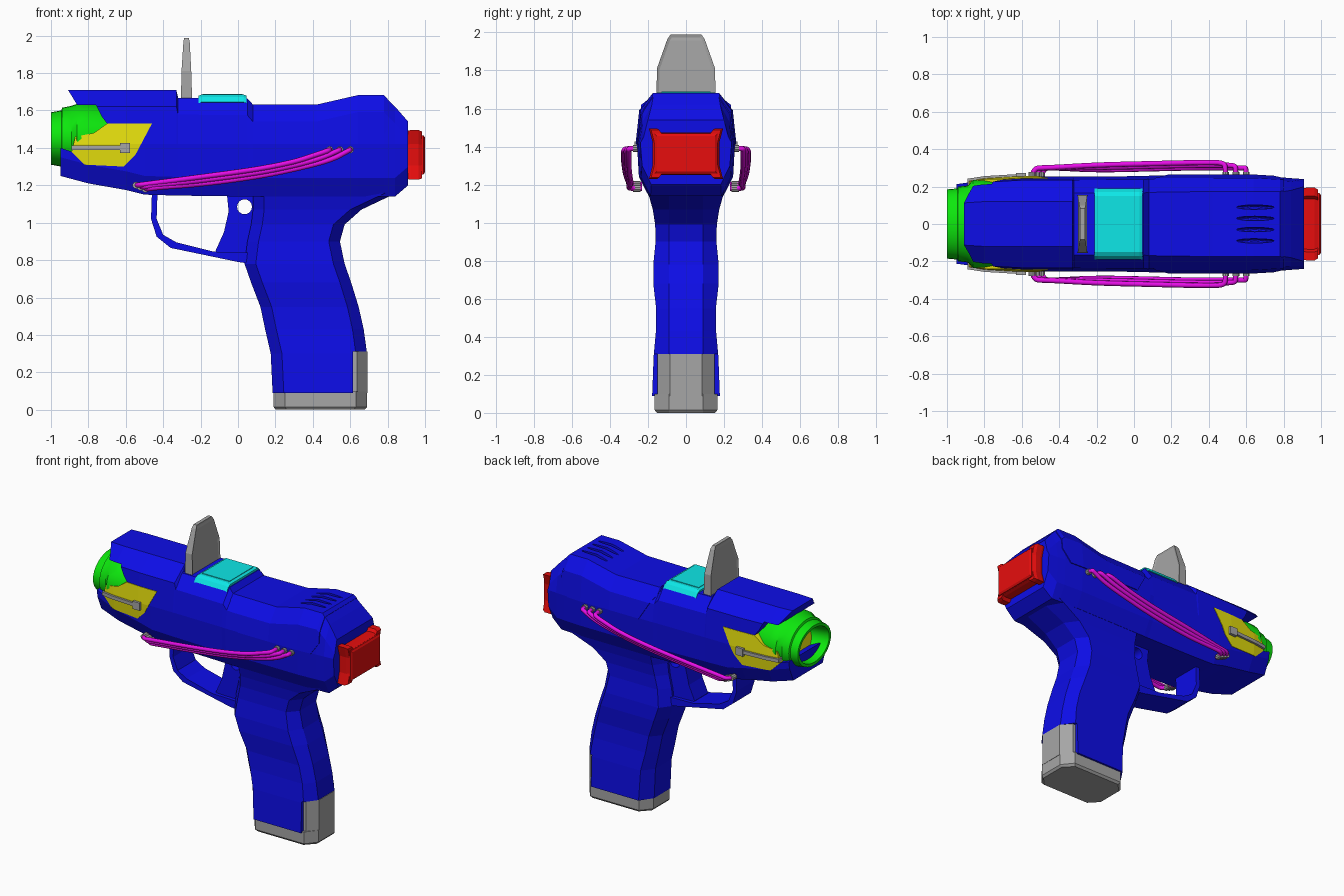
import bpy, bmesh, math
from mathutils import Matrix, Vector

cube = bpy.data.objects.get("Cube")
if cube:
    bpy.data.objects.remove(cube)


def material(name, rgb):
    m = bpy.data.materials.new(name)
    m.use_nodes = True
    m.diffuse_color = (*rgb, 1)
    m.node_tree.nodes["Principled BSDF"].inputs["Base Color"].default_value = (*rgb, 1)
    return m


LO, HI = 0.004, 0.8
blue = material("blue", (LO, LO, HI))
green = material("green", (LO, HI, LO))
red = material("red", (HI, LO, LO))
yellow = material("yellow", (HI, 0.75, LO))
cyan = material("cyan", (LO, HI, HI))
magenta = material("magenta", (HI, LO, HI))
grey = material("grey", (0.38, 0.38, 0.38))


def finish(name, bm, mat, smooth=False):
    bmesh.ops.recalc_face_normals(bm, faces=bm.faces)
    me = bpy.data.meshes.new(name)
    bm.to_mesh(me)
    bm.free()
    ob = bpy.data.objects.new(name, me)
    bpy.context.collection.objects.link(ob)
    me.materials.append(mat)
    if smooth:
        bpy.ops.object.select_all(action="DESELECT")
        ob.select_set(True)
        bpy.context.view_layer.objects.active = ob
        bpy.ops.object.shade_smooth_by_angle(angle=math.radians(35))
    return ob


def loft(name, rings, mat, smooth=False, caps=True):
    """Skin a list of equal rings of points."""
    bm = bmesh.new()
    rows = [[bm.verts.new(p) for p in r] for r in rings]
    n = len(rows[0])
    for a, b in zip(rows, rows[1:]):
        for i in range(n):
            j = (i + 1) % n
            bm.faces.new((a[i], a[j], b[j], b[i]))
    if caps:
        bm.faces.new(rows[0])
        bm.faces.new(rows[-1])
    return finish(name, bm, mat, smooth)


def prism(name, outline, hw, mat):
    """Side profile (x, z) extruded across the width."""
    return loft(name, [[(x, y, z) for x, z in outline] for y in (-hw, hw)], mat)


def box(name, lo, hi, mat):
    return prism_at(name, [(lo[0], lo[2]), (hi[0], lo[2]), (hi[0], hi[2]), (lo[0], hi[2])],
                    lo[1], hi[1], mat)


def prism_at(name, outline, y0, y1, mat):
    return loft(name, [[(x, y, z) for x, z in outline] for y in (y0, y1)], mat)


def rod(name, p, radius, depth, mat, sides=16):
    """Cylinder along y."""
    bm = bmesh.new()
    bmesh.ops.create_cone(bm, cap_ends=True, segments=sides, radius1=radius, radius2=radius,
                          depth=depth, matrix=Matrix.Translation(p) @ Matrix.Rotation(math.pi / 2, 4, "X"))
    return finish(name, bm, mat, True)


def boolean(ob, cutter, op="DIFFERENCE", keep=False):
    mod = ob.modifiers.new("cut", "BOOLEAN")
    mod.operation, mod.object, mod.solver = op, cutter, "EXACT"
    dg = bpy.context.evaluated_depsgraph_get()
    dg.update()
    me = bpy.data.meshes.new_from_object(ob.evaluated_get(dg))
    ob.modifiers.clear()
    ob.data = me
    if not keep:
        bpy.data.objects.remove(cutter)


def mirrored(half):
    return half + [(-y, z) for y, z in reversed(half)]


# Main housing: faceted sections (x, top, bottom, top half width, half width)
STATIONS = [(-.95, 1.71, 1.25, .11, .215), (-.8, 1.71, 1.21, .12, .24), (-.6, 1.71, 1.175, .12, .252),
            (-.5, 1.71, 1.15, .12, .253), (-.33, 1.71, 1.145, .12, .253), (-.32, 1.668, 1.145, .165, .253),
            (.05, 1.665, 1.14, .165, .256), (.08, 1.63, 1.14, .165, .258), (.42, 1.63, 1.14, .17, .258),
            (.64, 1.68, 1.14, .17, .258), (.78, 1.68, 1.14, .17, .25), (.84, 1.62, 1.14, .18, .245),
            (.91, 1.54, 1.2, .2, .24)]


def housing(name, mat, grow=1.0):
    rings = []
    for x, zt, zb, wt, w in STATIONS:
        half = [(wt, zt), (w * .93, zt - .09), (w, 1.42), (w * .96, zb + .1), (w * .76, zb)]
        rings.append([(x, y * grow, 1.42 + (z - 1.42) * (1 + (grow - 1) / 4)) for y, z in mirrored(half)])
    return loft(name, rings, mat)


PANEL = [(-.89, 1.38), (-.82, 1.31), (-.61, 1.3), (-.55, 1.36), (-.46, 1.53), (-.7, 1.53),
         (-.77, 1.48), (-.87, 1.46)]
body = housing("body", blue)
cover = housing("rear_cover", blue, 1.025)
panel = housing("side_panel", yellow, 1.015)

# Nose opening, coloured side panel and raised rear cover
opening = [(-1.1, 1.4), (-.95, 1.4)] + PANEL[:6] + [(-.73, 1.57), (-.76, 1.63), (-.86, 1.63),
                                                      (-.915, 1.72), (-.93, 1.8), (-1.1, 1.8)]
boolean(body, prism("cutter", opening, .5, blue))
boolean(panel, prism("cutter", PANEL, .5, yellow), "INTERSECT")
boolean(cover, prism("cutter", [(.045, 1.8), (.065, 1.62), (.19, 1.41), (.74, 1.41), (.8, 1.5), (.8, 1.8)],
                     .5, blue), "INTERSECT")

# Vent slots on the rear top
for y in (-.09, -.03, .03, .09):
    bm = bmesh.new()
    bmesh.ops.create_uvsphere(bm, u_segments=12, v_segments=8, radius=1,
                              matrix=Matrix.Translation((.645, y, 1.675)) @ Matrix.Diagonal((.11, .012, .035, 1)))
    slot = finish("cutter", bm, blue)
    boolean(body, slot, keep=True)
    boolean(cover, slot)

# Hollow stepped muzzle: (x, half width, half height)
MUZZLE = [(-.6, .2, .16), (-.8, .235, .19), (-.86, .235, .185), (-.89, .205, .175), (-.94, .2, .165),
          (-.945, .19, .15), (-1, .185, .14), (-1, .165, .12), (-.85, .14, .1)]
loft("muzzle", [[(x, a * math.cos(t), 1.45 + b * math.sin(t))
                 for t in (math.tau * k / 32 for k in range(32))] for x, a, b in MUZZLE], green, True)


# Grip: (z, front, rear, half width)
def grip_ring(z, xf, xr, w, flat=.09, cut=.06):
    return [(xf, -flat, z), (xf + cut, -w, z), (xr - cut, -w, z), (xr, -flat, z),
            (xr, flat, z), (xr - cut, w, z), (xf + cut, w, z), (xf, flat, z)]


GRIP = [(.09, .185, .69, .178), (.3, .175, .69, .17), (.43, .145, .672, .158), (.55, .12, .645, .157),
        (.68, .07, .605, .172), (.78, .035, .57, .172), (.9, .05, .545, .16), (.99, .07, .57, .162),
        (1.07, .08, .66, .175), (1.16, .08, .85, .2)]
grip = loft("grip", [grip_ring(*g) for g in GRIP], blue)
boolean(grip, box("cutter", (.615, -.3, 0), (.8, .3, .31), blue))

# Grip base with a tongue running up the back
loft("grip_base", [grip_ring(z, .19 + d, .69 - d, .165 - d) for z, d in
                   ((0, .012), (.015, 0), (.098, 0))], grey)
loft("base_tongue", [[(.6, -.15, z), (.635, -.15, z), (.692, -.085, z), (.692, .085, z),
                      (.635, .15, z), (.6, .15, z)] for z in (.09, .31)], grey)

# Trigger guard and trigger
prism("trigger_guard", [(-.46, 1.17), (-.465, 1.02), (-.435, .925), (-.36, .865), (0, .79), (.07, .78),
                        (.07, .84), (-.13, .845), (-.33, .895), (-.4, .935), (-.435, 1.02), (-.43, 1.17)],
      .1, blue)
trigger = prism("trigger", [(-.06, 1.16), (-.05, 1.06), (-.075, .95), (-.12, .85), (-.1, .82), (.09, .8),
                            (.09, 1.16)], .075, blue)
hole = rod("cutter", (.035, 0, 1.085), .04, 1, blue)
boolean(trigger, hole, keep=True)
boolean(grip, hole)

# Rear cap: notched plate with a raised centre
CAP = [(.195, 1.495), (.15, 1.495), (.135, 1.475)]
CAP = [(.175, 1.42)] + CAP
quarter = CAP + [(-y, z) for y, z in reversed(CAP)]
ring = quarter + [(-y, 2.725 - z) for y, z in quarter]


def cap_ring(x, s):
    return [(x, y * s, 1.3625 + (z - 1.3625) * s) for y, z in ring]


loft("rear_cap", [cap_ring(x, s) for x, s in ((.9, .97), (.925, 1), (.965, 1), (.985, .94))], red)
loft("rear_cap_centre", [[(x, sy * (.165 - d), 1.3625 + sz * (.105 - d)) for sy, sz in
                          ((1, 1), (-1, 1), (-1, -1), (1, -1))] for x, d in ((.97, 0), (.992, 0), (1, .012))], red)

# Upright sight with recessed faces
sight = loft("sight", [[(x0, -w, z), (x1, -w, z), (x1, w, z), (x0, w, z)] for z, x0, x1, w in
                       ((1.65, -.305, -.245, .155), (1.81, -.302, -.25, .153), (1.965, -.292, -.258, .098),
                        (1.988, -.288, -.263, .082))], grey)
bm = bmesh.new()
bm.from_mesh(sight.data)
wide = [f for f in bm.faces if abs(f.normal.x) > .9]
bmesh.ops.inset_region(bm, faces=wide, thickness=.015, depth=-.006)
bm.to_mesh(sight.data)
bm.free()

# Top window draped over the roof edges
loft("top_window", [[(x, y, z + dz) for y, z in mirrored([(.15, 1.685), (.172, 1.672), (.19, 1.645), (.1, 1.63)])]
                    for x, dz in ((-.21, -.006), (-.195, 0), (.03, 0), (.045, -.006))], cyan)
box("window_rim", (-.19, -.13, 1.68), (.025, .13, 1.689), cyan)


# Hoses, their sockets and the panel slider, on both sides
def hose(name, points):
    cu = bpy.data.curves.new(name, "CURVE")
    cu.dimensions, cu.bevel_depth, cu.bevel_resolution = "3D", .014, 2
    sp = cu.splines.new("NURBS")
    sp.points.add(len(points) - 1)
    for q, p in zip(sp.points, points):
        q.co = (*p, 1)
    sp.use_endpoint_u, sp.order_u, sp.resolution_u = True, 3, 6
    cu.materials.append(magenta)
    bpy.context.collection.objects.link(bpy.data.objects.new(name, cu))


for s, side in ((1, "back"), (-1, "front")):
    for i in range(3):
        xs, xe, up, out = -.545 + .025 * i, .49 + .055 * i, .02 * (1 - i), .328 - .014 * i
        zs = 1.19 + up / 2
        path = [(xs, .23, zs), (xs, .3, zs), (xs + .08, .3, zs + .01), (-.2, out - .012, 1.225 + up),
                (.1, out - .005, 1.265 + up), (.3, out, 1.305 + up), (xe - .1, out, 1.345 + up / 2),
                (xe - .01, out, 1.385), (xe, .3, 1.39), (xe, .23, 1.39)]
        hose(f"{side}_hose_{i + 1}", [(x, y * s, z) for x, y, z in path])
        for end, x, z in (("nose", xs, zs), ("rear", xe, 1.39)):
            rod(f"{side}_{end}_socket_{i + 1}", (x, .258 * s, z), .019, .04, grey, 10)
    loft(f"{side}_slider_rail", [[(x, s * (y + d), z) for d, z in ((-.03, 1.388), (.01, 1.388), (.01, 1.412), (-.03, 1.412))]
                                 for x, y in ((-.89, .232), (-.8, .246), (-.6, .258))], grey)
    box(f"{side}_slider_knob", (-.632, .2 * s, 1.373), (-.577, .272 * s, 1.427), grey)
